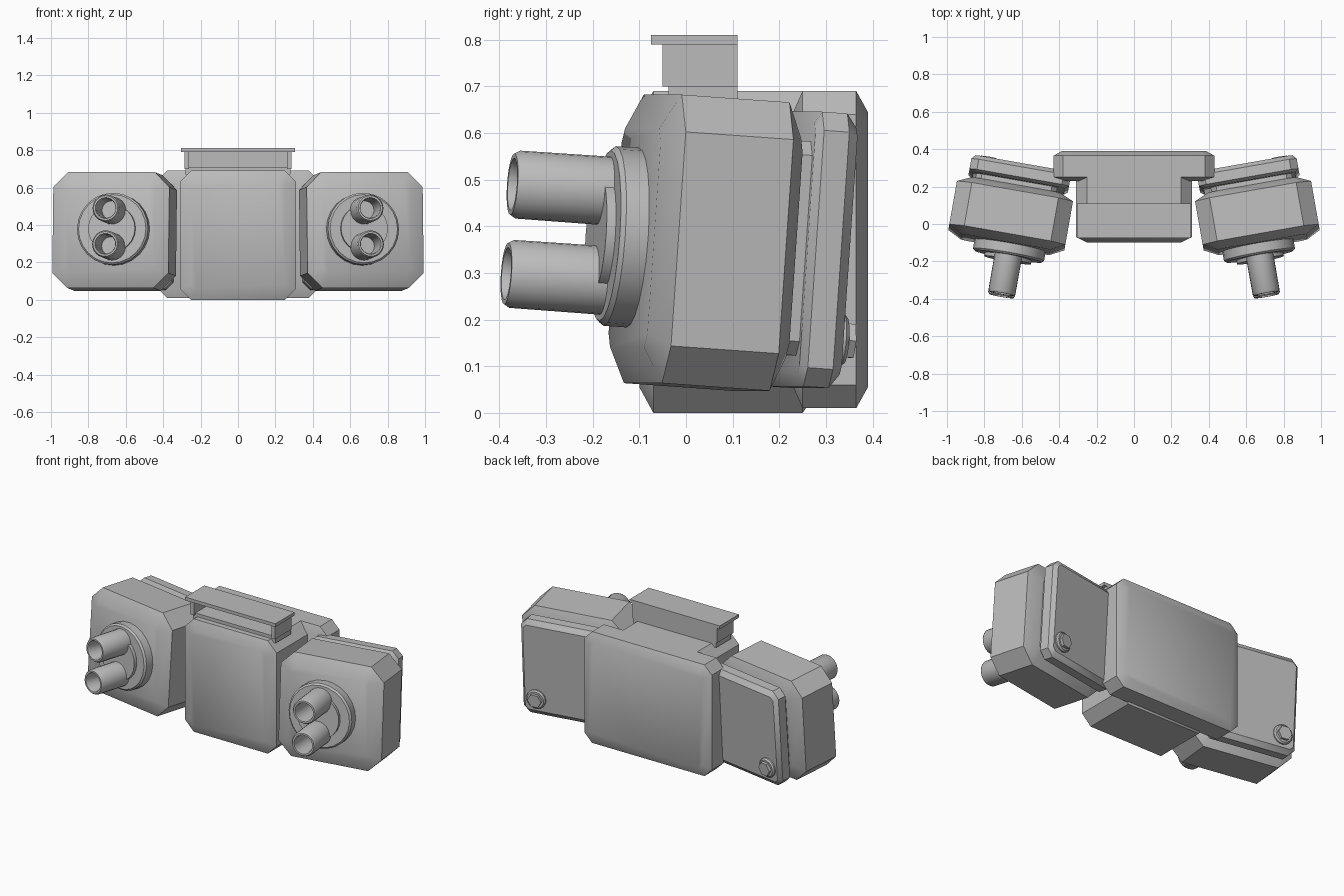
import bpy, bmesh, math
from mathutils import Matrix

if "Cube" in bpy.data.objects:
    bpy.data.objects.remove(bpy.data.objects["Cube"])

grey = bpy.data.materials.new("plain grey")
grey.use_nodes = True
GREY = (0.5, 0.5, 0.5, 1)
grey.diffuse_color = GREY
grey.node_tree.nodes["Principled BSDF"].inputs["Base Color"].default_value = GREY


def finish(name, bm, place, smooth=True):
    bmesh.ops.recalc_face_normals(bm, faces=bm.faces)
    mesh = bpy.data.meshes.new(name)
    bm.to_mesh(mesh)
    bm.free()
    mesh.materials.append(grey)
    obj = bpy.data.objects.new(name, mesh)
    bpy.context.collection.objects.link(obj)
    obj.matrix_world = place
    if smooth:
        bpy.ops.object.select_all(action="DESELECT")
        obj.select_set(True)
        bpy.context.view_layer.objects.active = obj
        bpy.ops.object.shade_smooth_by_angle(angle=math.radians(35))
    return obj


def skin(bm, rings):
    """Join equal rings of vertices along a loft and cap both ends."""
    for a, b in zip(rings, rings[1:]):
        n = len(a)
        for i in range(n):
            bm.faces.new((a[i], a[(i + 1) % n], b[(i + 1) % n], b[i]))
    bm.faces.new(rings[0])
    bm.faces.new(rings[-1])


def casing(name, sections, place):
    """Loft chamfered rectangles (y, half width, half height, corner) along y."""
    bm = bmesh.new()
    rings = []
    for y, w, h, c in sections:
        pts = [(w, h - c), (w - c, h), (c - w, h), (-w, h - c),
               (-w, c - h), (c - w, -h), (w - c, -h), (w, c - h)]
        rings.append([bm.verts.new((x, y, z)) for x, z in pts])
    skin(bm, rings)
    return finish(name, bm, place)


def turned(name, profile, place, sides=24):
    """Revolve a (radius, y) profile around the y axis."""
    bm = bmesh.new()
    rings = []
    for r, y in profile:
        angles = [2 * math.pi * i / sides for i in range(sides)]
        rings.append([bm.verts.new((r * math.cos(a), y, r * math.sin(a))) for a in angles])
    skin(bm, rings)
    return finish(name, bm, place)


def box(name, lo, hi):
    bm = bmesh.new()
    bmesh.ops.create_cube(bm, size=1)
    for v in bm.verts:
        v.co = [(a + b) / 2 + c * (b - a) for a, b, c in zip(lo, hi, v.co)]
    return finish(name, bm, Matrix(), smooth=False)


# Central body and its back cover
casing("central_body", [(-0.10, 0.25, 0.29, 0.03), (-0.07, 0.31, 0.345, 0.06),
                        (0.25, 0.31, 0.345, 0.06), (0.29, 0.26, 0.29, 0.03)],
       Matrix.Translation((0, 0, 0.345)))
casing("back_cover", [(0.23, 0.385, 0.295, 0.03), (0.25, 0.43, 0.34, 0.05),
                      (0.365, 0.43, 0.34, 0.05), (0.39, 0.385, 0.295, 0.03)],
       Matrix.Translation((0, 0, 0.35)))

# Open-fronted bracket on top
box("bracket_lid", (-0.305, -0.075, 0.79), (0.305, 0.11, 0.81))
box("bracket_floor", (-0.28, -0.037, 0.67), (0.28, 0.11, 0.71))
box("bracket_back", (-0.28, 0.09, 0.68), (0.28, 0.11, 0.79))
for s, side in ((1, "left"), (-1, "right")):
    x = sorted((s * 0.262, s * 0.285))
    box(side + "_bracket_wall", (x[0], -0.05, 0.70), (x[1], 0.11, 0.79))

# Side pods, turned outward and tipped slightly up
for s, side in ((1, "left"), (-1, "right")):
    pod = (Matrix.Translation((s * 0.66, 0.042, 0.365))
           @ Matrix.Rotation(s * math.radians(10), 4, "Z")
           @ Matrix.Rotation(math.radians(-4), 4, "X"))

    def at(x, z, base=pod, s=s):
        return base @ Matrix.Translation((s * x, 0, z))

    casing(side + "_pod", [(-0.155, 0.24, 0.235, 0.03), (-0.115, 0.315, 0.31, 0.08),
                           (0.12, 0.315, 0.31, 0.08), (0.155, 0.24, 0.235, 0.03)], pod)

    # Round mount and twin hollow tubes
    turned(side + "_mount", [(0.193, -0.13), (0.193, -0.205), (0.183, -0.215),
                             (0.127, -0.215), (0.127, -0.235)], at(-0.025, 0))
    for dz, level in ((0.096, "upper"), (-0.096, "lower")):
        turned(f"{side}_{level}_tube",
               [(0.074, -0.16), (0.073, -0.412), (0.066, -0.424),
                (0.056, -0.424), (0.052, -0.41), (0.05, -0.25)], at(-0.025, dz))

    # Rear panel with spacer and bolt
    casing(side + "_panel_spacer", [(0.14, 0.22, 0.23, 0.03), (0.20, 0.22, 0.23, 0.03)], pod)
    casing(side + "_rear_panel", [(0.18, 0.25, 0.27, 0.02), (0.195, 0.27, 0.295, 0.04),
                                  (0.25, 0.27, 0.295, 0.04), (0.272, 0.25, 0.265, 0.02)],
           at(-0.01, 0))
    turned(side + "_bolt_washer", [(0.058, 0.26), (0.058, 0.28), (0.05, 0.288)], at(0.17, -0.19))
    turned(side + "_bolt_head", [(0.042, 0.28), (0.042, 0.305)], at(0.17, -0.19), sides=6)
